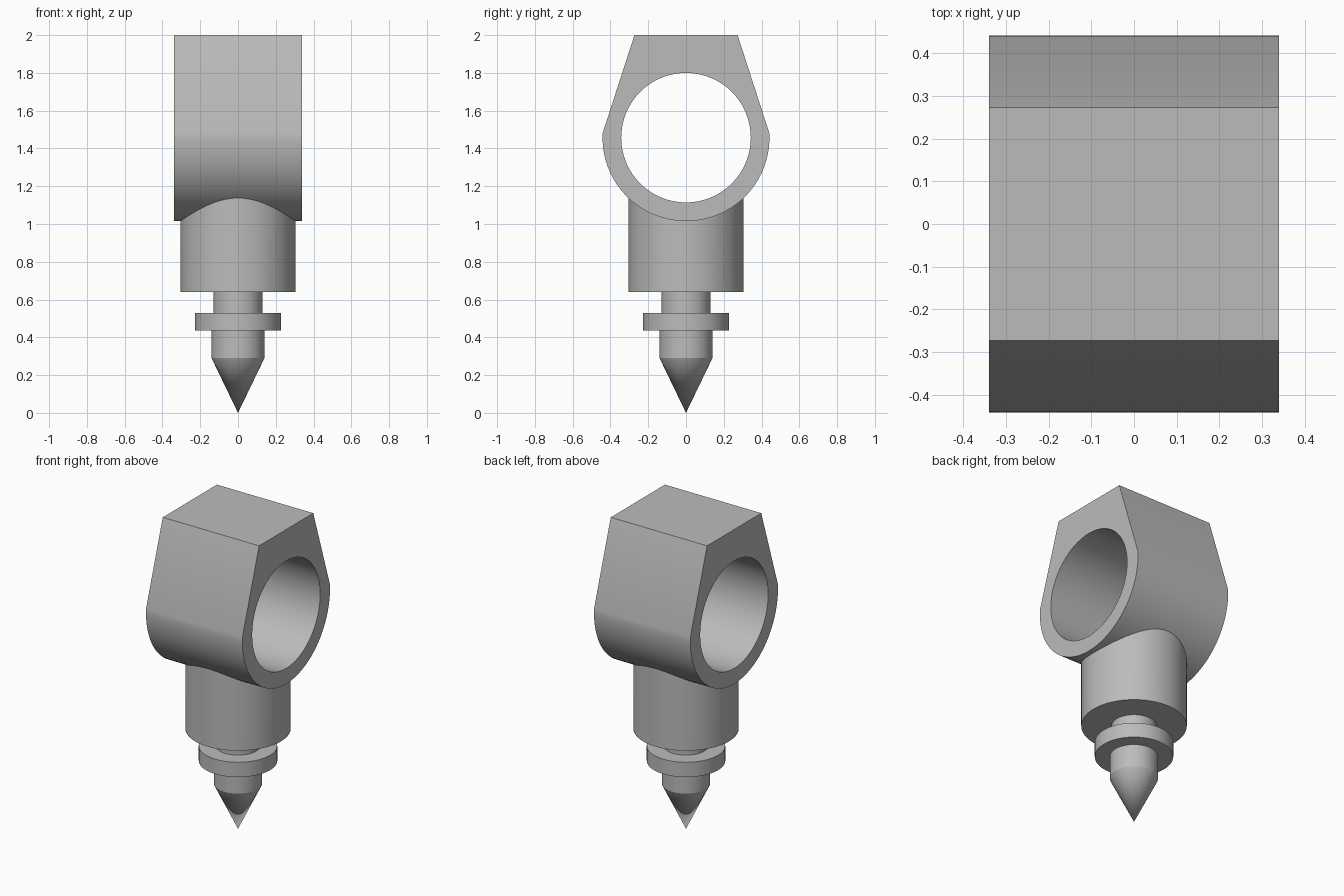
import bpy, bmesh
from math import sin, cos, pi, sqrt, atan2, radians

if "Cube" in bpy.data.objects:
    bpy.data.objects.remove(bpy.data.objects["Cube"])

grey = bpy.data.materials.new("mid grey")
grey.use_nodes = True
colour = (0.5, 0.5, 0.5, 1)
grey.diffuse_color = colour
grey.node_tree.nodes["Principled BSDF"].inputs["Base Color"].default_value = colour

HUB_Z, OUTER, BORE, HALF_X = 1.457, 0.442, 0.343, 0.34
SEGMENTS = 64


def finish(name, bm):
    bmesh.ops.recalc_face_normals(bm, faces=bm.faces)
    mesh = bpy.data.meshes.new(name)
    bm.to_mesh(mesh)
    bm.free()
    mesh.materials.append(grey)
    obj = bpy.data.objects.new(name, mesh)
    bpy.context.collection.objects.link(obj)
    bpy.ops.object.select_all(action="DESELECT")
    obj.select_set(True)
    bpy.context.view_layer.objects.active = obj
    bpy.ops.object.shade_smooth_by_angle(angle=radians(25))
    return obj


def lathe(name, profile):
    """Revolve (radius, z) points about the z axis, closing the last ring."""
    bm = bmesh.new()
    points = [bm.verts.new((r, 0, z)) for r, z in profile]
    edges = [bm.edges.new(pair) for pair in zip(points, points[1:])]
    bmesh.ops.spin(bm, geom=points + edges, cent=(0, 0, 0), axis=(0, 0, 1),
                   angle=2 * pi, steps=SEGMENTS, use_merge=True)
    bmesh.ops.remove_doubles(bm, verts=bm.verts, dist=1e-4)
    return bm


# Clamp head: round below, tapering to a flat top, with a bore along x
shoulder = atan2(0.024, OUTER)
arc = [shoulder - (pi + 2 * shoulder) * i / 40 for i in range(41)]
outline = [(OUTER * cos(a), HUB_Z + OUTER * sin(a)) for a in arc]
outline += [(-0.273, 2), (0.273, 2)]

bm = bmesh.new()
# Each outline point is paired with the bore point on the same ray
rings = []
for x in (-HALF_X, HALF_X):
    outer = [bm.verts.new((x, y, z)) for y, z in outline]
    inner = []
    edges = []
    for i in range(SEGMENTS):
        a = 2 * pi * i / SEGMENTS
        inner.append(bm.verts.new((x, BORE * cos(a), HUB_Z + BORE * sin(a))))
    for loop in (outer, inner):
        edges += [bm.edges.new((v, loop[i - 1])) for i, v in enumerate(loop)]
    bmesh.ops.triangle_fill(bm, edges=edges, use_beauty=True, use_dissolve=False)
    rings.append((outer, inner))
for left, right in zip(*rings):
    for i in range(len(left)):
        bm.faces.new((left[i - 1], left[i], right[i], right[i - 1]))
finish("clamp_head", bm)

# Stem: its upper rim is shaped to sit inside the curved wall of the head
bm = lathe("stem", [(0, 0.64), (0.305, 0.64), (0.305, 1.1)])
for v in bm.verts:
    if v.co.z > 1:
        v.co.z = HUB_Z - sqrt((OUTER - 0.015) ** 2 - v.co.y ** 2)
finish("stem", bm)

# Neck, collar and pointed pin
parts = {
    "neck": [(0, 0.52), (0.13, 0.52), (0.13, 0.65), (0, 0.65)],
    "collar": [(0, 0.435), (0.227, 0.435), (0.227, 0.53), (0, 0.53)],
    "pointed_pin": [(0, 0), (0.14, 0.29), (0.14, 0.445), (0, 0.445)],
}
for name, profile in parts.items():
    finish(name, lathe(name, profile))
